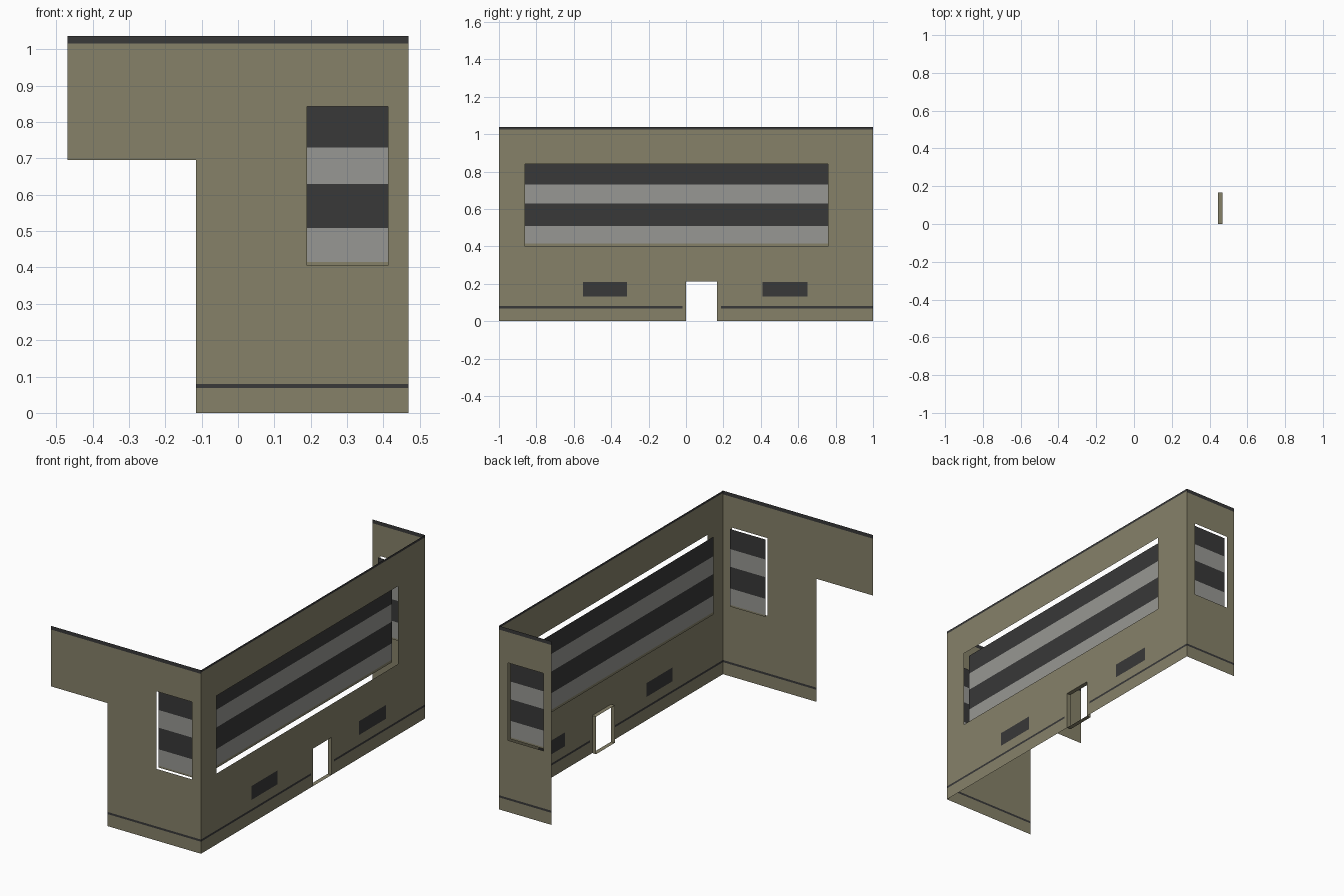
import bpy, bmesh

if "Cube" in bpy.data.objects:
    bpy.data.objects.remove(bpy.data.objects["Cube"])


def srgb(*c):
    return tuple(((v / 255 + 0.055) / 1.055) ** 2.4 for v in c) + (1.0,)


def material(name, *c):
    m = bpy.data.materials.new(name)
    m.diffuse_color = srgb(*c)
    m.use_nodes = True
    m.node_tree.nodes["Principled BSDF"].inputs["Base Color"].default_value = m.diffuse_color
    return m


MATS = [material("olive_plaster", 134, 129, 105),
        material("dark_grey", 56, 56, 56),
        material("pale_window_grey", 151, 151, 147)]
WALL, DARK, PALE = 0, 1, 2

X, Y, H = 0.469, 1.0, 1.037      # half depth, half length, height


def finish(name, bm):
    mesh = bpy.data.meshes.new(name)
    bm.to_mesh(mesh)
    bm.free()
    for m in MATS:
        mesh.materials.append(m)
    ob = bpy.data.objects.new(name, mesh)
    bpy.context.collection.objects.link(ob)


def sheet(name, place, us, zs, rule, flip=False):
    """Thin wall cut along us / zs; rule(u, z) gives a colour or None for a hole."""
    bm = bmesh.new()
    us, zs = sorted(us), sorted(zs)
    grid = [[bm.verts.new(place(u, z)) for z in zs] for u in us]
    for i in range(len(us) - 1):
        for j in range(len(zs) - 1):
            col = rule((us[i] + us[i + 1]) / 2, (zs[j] + zs[j + 1]) / 2)
            if col is None:
                continue
            q = [grid[i][j], grid[i + 1][j], grid[i + 1][j + 1], grid[i][j + 1]]
            bm.faces.new(q[::-1] if flip else q).material_index = col
    bmesh.ops.delete(bm, geom=[v for v in bm.verts if not v.link_faces], context='VERTS')
    finish(name, bm)


def inside(u, z, r):
    return r[0] < u < r[1] and r[2] < z < r[3]


# openings and painted patches: (u0, u1, z0, z1)
END_WIN = (0.19, 0.412, 0.405, 0.843)
LONG_WIN = (-0.86, 0.76, 0.40, 0.84)
DOOR = (0.0, 0.167, 0.0, 0.212)
VENTS = [(-0.55, -0.315, 0.132, 0.21), (0.41, 0.65, 0.132, 0.21)]
LINE = (0.068, 0.08)


def trim(z, top):
    return DARK if z > top or LINE[0] < z < LINE[1] else WALL


# end walls
def end_rule(u, z):
    if inside(u, z, END_WIN) or (u < -0.115 and z < 0.695):
        return None
    return trim(z, 1.016)


end_z = [0, *LINE, END_WIN[2], 0.695, END_WIN[3], 1.016, H]
sheet("front_wall", lambda u, z: (u, -Y, z),
      [-X, -0.115, END_WIN[0], END_WIN[1], X], end_z, end_rule)
sheet("back_wall", lambda u, z: (u, Y, z),
      [0.14, END_WIN[0], END_WIN[1], X], end_z, end_rule, flip=True)


# long side wall with door hole and low dark vents
def side_rule(u, z):
    if inside(u, z, LONG_WIN) or inside(u, z, DOOR):
        return None
    if any(inside(u, z, v) for v in VENTS):
        return DARK
    if -0.02 < u < 0.187 and z < 0.5:
        return WALL
    return trim(z, 1.024)


sheet("side_wall", lambda u, z: (X, u, z),
      [-Y, *LONG_WIN[:2], *DOOR[:2], -0.02, 0.187, *VENTS[0][:2], *VENTS[1][:2], Y],
      [0, *LINE, 0.132, 0.21, DOOR[3], *LONG_WIN[2:], 1.024, H], side_rule)


# striped window bands set back behind the openings
def stripes(u, z):
    if z < 0.415:
        return WALL
    return DARK if z > 0.73 or 0.508 < z < 0.63 else PALE


def band(name, place, r, flip=False):
    sheet(name, place, r[:2], [r[2], 0.415, 0.508, 0.63, 0.73, r[3]], stripes, flip)


band("front_window", lambda u, z: (u, -Y + 0.02, z), END_WIN)
band("back_window", lambda u, z: (u, Y - 0.02, z), END_WIN, True)
band("side_window", lambda u, z: (X - 0.038, u, z), LONG_WIN)

# door frame: shallow four-sided reveal
bm = bmesh.new()
y0, y1, z0, z1 = DOOR
ring = [(y0, z0), (y0, z1), (y1, z1), (y1, z0)]
outer = [bm.verts.new((X, y, z)) for y, z in ring]
inner = [bm.verts.new((X - 0.024, y, z)) for y, z in ring]
for i in range(4):
    k = (i + 1) % 4
    bm.faces.new((outer[i], outer[k], inner[k], inner[i]))
finish("door_frame", bm)
